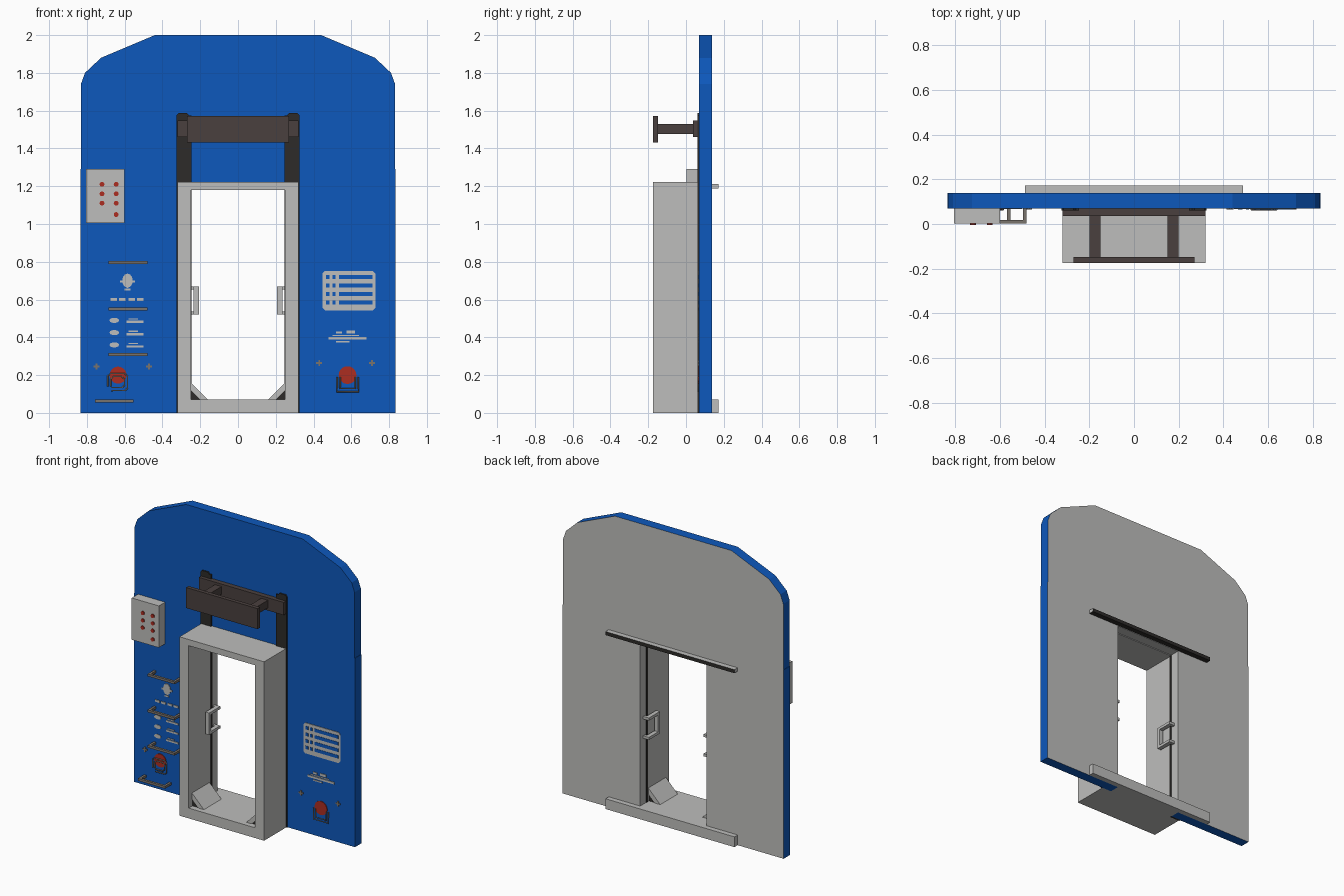
import bpy, bmesh, math
from mathutils import Vector

if "Cube" in bpy.data.objects:
    bpy.data.objects.remove(bpy.data.objects["Cube"])

# ---- colours (sRGB picked, stored linear) ----
def mat(name, r, g, b):
    m = bpy.data.materials.new(name)
    lin = [((c / 255 + 0.055) / 1.055) ** 2.4 for c in (r, g, b)]
    m.diffuse_color = (*lin, 1)
    m.use_nodes = True
    m.node_tree.nodes["Principled BSDF"].inputs["Base Color"].default_value = m.diffuse_color
    return m

BLUE = mat("wall blue", 13, 88, 188)
GREY = mat("light grey", 190, 190, 188)
BROWN = mat("dark brown", 74, 64, 62)
DARK = mat("charcoal", 45, 43, 41)
RED = mat("red", 172, 45, 33)
STEEL = mat("rung steel", 122, 115, 108)

# ---- helpers ----
def make(name, bm, *mats, rule=None):
    bmesh.ops.recalc_face_normals(bm, faces=bm.faces)
    bm.normal_update()
    if rule:
        for f in bm.faces:
            f.material_index = rule(f)
    me = bpy.data.meshes.new(name)
    bm.to_mesh(me)
    bm.free()
    for m in mats:
        me.materials.append(m)
    ob = bpy.data.objects.new(name, me)
    bpy.context.collection.objects.link(ob)
    return ob

def add_prism(bm, pts, y0, y1):
    """Extrude an x-z outline from y0 to y1."""
    f = bm.faces.new([bm.verts.new((x, y0, z)) for x, z in pts])
    r = bmesh.ops.extrude_face_region(bm, geom=[f])
    for v in r["geom"]:
        if isinstance(v, bmesh.types.BMVert):
            v.co.y = y1
    # the start cap stays in place and closes the solid

def prisms(name, outlines, y0, y1, *mats, rule=None):
    bm = bmesh.new()
    for pts in outlines:
        add_prism(bm, pts, y0, y1)
    return make(name, bm, *mats, rule=rule)

def rect(x0, x1, z0, z1):
    return [(x0, z0), (x1, z0), (x1, z1), (x0, z1)]

def disc(cx, cz, rx, rz=None, n=20):
    rz = rz or rx
    return [(cx + rx * math.cos(2 * math.pi * i / n),
             cz + rz * math.sin(2 * math.pi * i / n)) for i in range(n)]

def cross(cx, cz, r, t):
    return [rect(cx - r, cx + r, cz - t, cz + t), rect(cx - t, cx + t, cz - r, cz + r)]

def boxes(name, items, *mats, rule=None):
    bm = bmesh.new()
    for x0, x1, y0, y1, z0, z1 in items:
        add_prism(bm, rect(x0, x1, z0, z1), y0, y1)
    return make(name, bm, *mats, rule=rule)

def wire(name, paths, y, r, m):
    cu = bpy.data.curves.new(name, 'CURVE')
    cu.dimensions = '3D'
    cu.bevel_depth, cu.bevel_resolution = r, 1
    for pts in paths:
        s = cu.splines.new('POLY')
        s.points.add(len(pts) - 1)
        for p, (x, z) in zip(s.points, pts):
            p.co = (x, y, z, 1)
    cu.materials.append(m)
    bpy.context.collection.objects.link(bpy.data.objects.new(name, cu))

W0, W1 = 0.07, 0.138          # wall front and back

# ---- wall: lower part with doorway, upper part with faceted arch ----
def wall_rule(f):
    c = f.calc_center_median()
    inside = abs(f.normal.y) < 0.5 and abs(c.x) < 0.27 and 0.01 < c.z < 1.2
    return 1 if f.normal.y > 0.5 or inside else 0

half = [(0.835, 1.29), (0.835, 0), (0.25, 0), (0.25, 1.185)]
prisms("wall_lower", [half + [(-x, z) for x, z in reversed(half)]],
       W0, W1, BLUE, GREY, rule=wall_rule)
half = [(0.832, 1.29), (0.832, 1.74), (0.81, 1.80), (0.725, 1.88), (0.44, 2.0)]
prisms("wall_upper", [half + [(-x, z) for x, z in reversed(half)]],
       W0, W1, BLUE, GREY, rule=wall_rule)

# ---- door frame and threshold ----
boxes("door_frame", [(-0.32, -0.25, -0.175, W0, 0.07, 1.18),
                     (0.25, 0.32, -0.175, W0, 0.07, 1.18),
                     (-0.32, 0.32, -0.175, W0, 1.18, 1.222),
                     (-0.32, 0.32, -0.175, W0, 0, 0.07)], GREY)
boxes("threshold", [(-0.25, 0.25, W0, W1, 0, 0.07)], GREY)

# ---- parts repeated on both sides of the doorway ----
for s, side in ((-1, "left"), (1, "right")):
    def mx(pts):
        return [(s * x, z) for x, z in pts]
    # dark guide strip behind the frame
    prisms(side + "_guide_strip", [mx([(0.246, 0), (0.325, 0), (0.325, 1.575), (0.315, 1.587),
           (0.27, 1.587), (0.26, 1.575), (0.246, 1.575)])], 0.06, 0.074, DARK)
    # corner gusset: sloped plate over a dark core
    prisms(side + "_gusset_plate", [mx([(0.25, 0.12), (0.25, 0.16), (0.16, 0.07), (0.20, 0.07)])],
           -0.14, 0.05, GREY)
    prisms(side + "_gusset_core", [mx([(0.25, 0.07), (0.25, 0.12), (0.20, 0.07)])],
           -0.135, 0.045, DARK)
    # grab handle
    parts = [(0.207, 0.235, -0.015, 0.005, 0.52, 0.67)]
    for z in (0.52, 0.652):
        parts += [(0.207, 0.235, 0.005, 0.105, z, z + 0.018),
                  (0.235, 0.252, 0.085, 0.105, z, z + 0.018)]
    boxes(side + "_grab_handle", [(s * a, s * b, *r) for a, b, *r in parts], GREY)

# ---- brown bumper above the door ----
boxes("bumper_back_plate", [(-0.32, 0.32, 0.036, W0, 1.46, 1.547)], BROWN)
boxes("bumper_front_plate", [(-0.27, 0.27, -0.175, -0.148, 1.432, 1.572)], BROWN)
boxes("bumper_arms", [(s * 0.175 - 0.025, s * 0.175 + 0.025, -0.148, 0.036, 1.477, 1.53)
                      for s in (-1, 1)], BROWN)

# ---- rails on the back ----
boxes("rear_top_rail", [(-0.487, 0.487, W1, 0.173, 1.188, 1.212)], GREY, DARK,
      rule=lambda f: 1 if f.normal.y > 0.5 or f.normal.z < -0.5 else 0)
boxes("rear_bottom_rail", [(-0.487, 0.487, W1, 0.173, 0, 0.07)], GREY)

# ---- control box with buttons ----
boxes("control_box", [(-0.805, -0.6, 0.002, W0, 1.005, 1.29)], GREY)
spots = [(x, z) for x in (-0.72, -0.645) for z in (1.11, 1.16, 1.21)] + [(-0.645, 1.05)]
prisms("control_buttons", [disc(x, z, 0.013, n=10) for x, z in spots], -0.004, 0.003, RED)

# ---- ladder rungs ----
for i, (x, z) in enumerate(((-0.685, 0.795), (-0.685, 0.55), (-0.685, 0.308), (-0.758, 0.062))):
    a, b = z - 0.008, z + 0.008
    boxes("ladder_rung_%d" % (i + 1), [(x, x + 0.205, 0.002, 0.018, a, b),
          (x, x + 0.016, 0.018, W0, a, b), (x + 0.189, x + 0.205, 0.018, W0, a, b)], STEEL)

# ---- red discs, hooks and bolts ----
prisms("red_discs", [disc(-0.635, 0.2, 0.045), disc(0.58, 0.2, 0.047)], 0.065, W0, RED)
paths = []
for d in (0, 0.016):
    paths.append([(0.525 + d, 0.19), (0.525 + d, 0.112 + d), (0.637 - d, 0.112 + d), (0.637 - d, 0.19)])
    paths.append([(-0.67, 0.118 + d), (-0.597 - d, 0.118 + d), (-0.585 - d, 0.13 + d),
                  (-0.585 - d, 0.195 - d), (-0.6 - d, 0.208 - d), (-0.675 + d, 0.208 - d),
                  (-0.69 + d, 0.195 - d), (-0.69 + d, 0.14)])
wire("latch_hooks", paths, 0.064, 0.004, STEEL)
bolts = [(-0.75, 0.245), (-0.472, 0.245), (0.43, 0.264), (0.71, 0.264)]
prisms("bolts", [r for x, z in bolts for r in cross(x, z, 0.016, 0.005)], 0.064, W0, STEEL)

# ---- plain pale markings on the left ----
marks = [disc(-0.585, 0.7, 0.028, 0.038, 12), rect(-0.625, -0.545, 0.69, 0.702),
         rect(-0.6, -0.57, 0.648, 0.658)]
marks += [rect(x, x + 0.035, 0.592, 0.607) for x in (-0.675, -0.63, -0.58, -0.535)]
for z in (0.49, 0.425, 0.36):
    marks += [disc(-0.655, z, 0.026, 0.014, 10), rect(-0.59, -0.5, z - 0.014, z - 0.002),
              rect(-0.58, -0.53, z + 0.004, z + 0.01)]
prisms("left_markings", marks, 0.066, W0, GREY)

# ---- chart and plain bars on the right ----
c = 0.014
prisms("chart_plate", [[(0.447 + c, 0.543), (0.727 - c, 0.543), (0.727, 0.543 + c),
       (0.727, 0.752 - c), (0.727 - c, 0.752), (0.447 + c, 0.752), (0.447, 0.752 - c),
       (0.447, 0.543 + c)]], 0.066, W0, GREY)
rows = []
for z in (0.72, 0.675, 0.63, 0.585):
    rows += [rect(0.465, 0.485, z - 0.011, z + 0.011), rect(0.5, 0.515, z - 0.011, z + 0.011),
             rect(0.535, 0.712, z - 0.011, z + 0.011)]
prisms("chart_rows", rows, 0.064, 0.066, BLUE)
prisms("right_markings", [rect(0.48, 0.68, 0.388, 0.402), rect(0.5, 0.64, 0.407, 0.413),
       rect(0.52, 0.55, 0.42, 0.432), rect(0.575, 0.62, 0.42, 0.436),
       rect(0.52, 0.59, 0.372, 0.38)], 0.066, W0, GREY)
